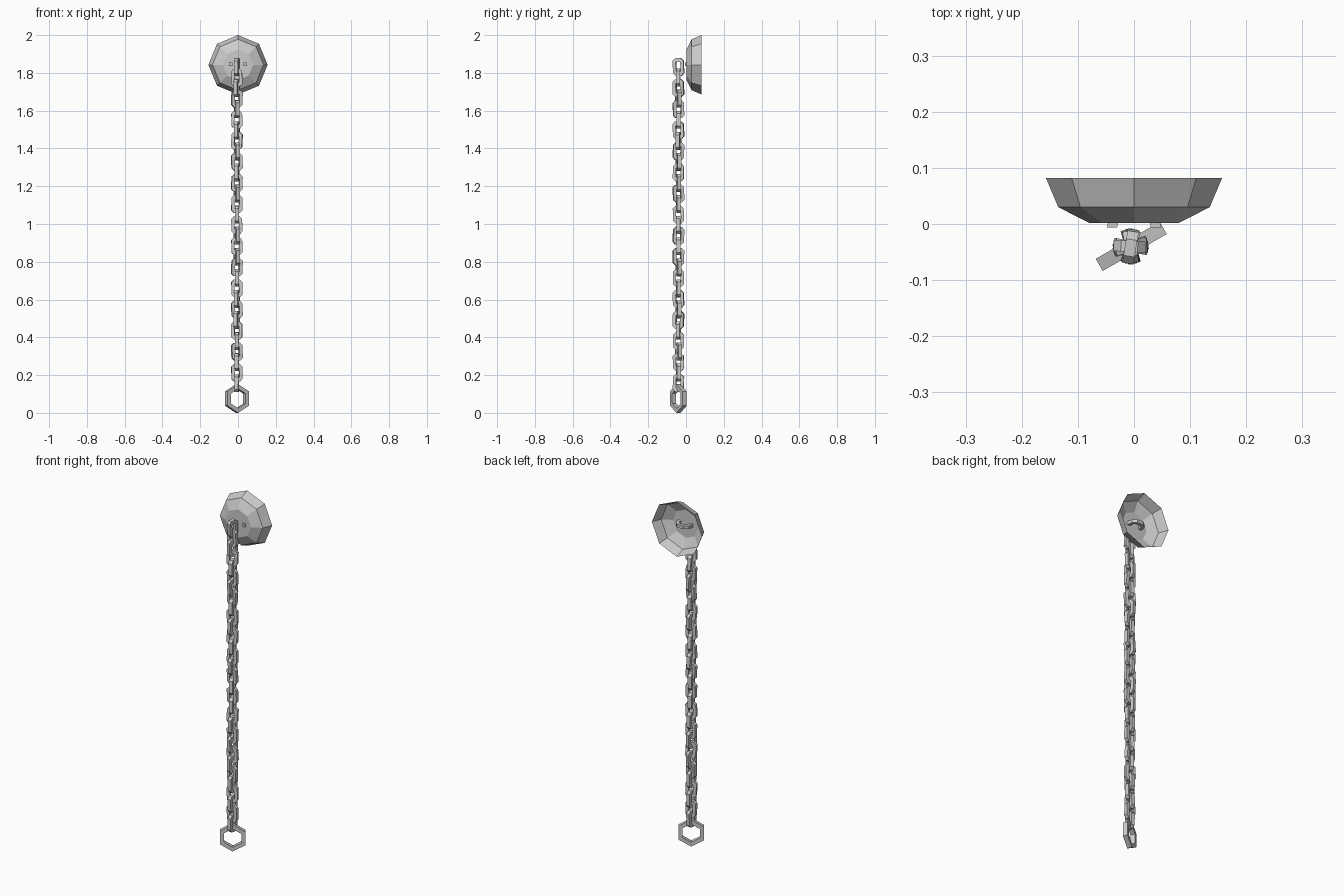
import bpy, bmesh, math, random
from mathutils import Matrix, Vector

if "Cube" in bpy.data.objects:
    bpy.data.objects.remove(bpy.data.objects["Cube"])

random.seed(4)
CX, CY = -0.006, -0.04


def make(name, verts, faces, matrix=Matrix()):
    mesh = bpy.data.meshes.new(name)
    mesh.from_pydata([tuple(matrix @ Vector(v)) for v in verts], [], faces)
    bm = bmesh.new()
    bm.from_mesh(mesh)
    bmesh.ops.recalc_face_normals(bm, faces=bm.faces)
    bm.to_mesh(mesh)
    bm.free()
    obj = bpy.data.objects.new(name, mesh)
    bpy.context.collection.objects.link(obj)
    return obj


def band(name, outer, inner, depth, matrix, closed=True):
    """Square-section band between two outlines in local x/z."""
    n, verts, faces = len(outer), [], []
    for (a, b), (c, d) in zip(outer, inner):
        verts += [(a, -depth / 2, b), (a, depth / 2, b),
                  (c, depth / 2, d), (c, -depth / 2, d)]
    for i in range(n if closed else n - 1):
        j = (i + 1) % n
        for k in range(4):
            m = (k + 1) % 4
            faces.append((4 * i + k, 4 * i + m, 4 * j + m, 4 * j + k))
    if not closed:
        faces += [(0, 1, 2, 3), tuple(range(4 * n - 4, 4 * n))]
    return make(name, verts, faces, matrix)


def octagon(w, h, c):
    return [(w, h - c), (w - c, h), (c - w, h), (-w, h - c),
            (-w, c - h), (c - w, -h), (w - c, -h), (w, c - h)]


# Wall plate: octagonal open-backed dish
rings = [(0.157, 0.082), (0.135, 0.03), (0.08, 0.002)]
pv, pf = [], []
for r, y in rings:
    for i in range(8):
        a = i * math.pi / 4
        pv.append((r * math.cos(a), y, 1.843 + r * math.sin(a)))
for k in range(2):
    for i in range(8):
        j = (i + 1) % 8
        pf.append((8 * k + i, 8 * k + j, 8 * k + 8 + j, 8 * k + 8 + i))
pf.append(tuple(range(16, 24)))
make("wall_plate", pv, pf)

# Staple: horizontal loop fixed to the plate
outer = [(-0.048, 0.006), (-0.041, -0.033), (-0.02, -0.052),
         (0.02, -0.052), (0.041, -0.033), (0.048, 0.006)]
inner = [(-0.03, 0.006), (-0.025, -0.025), (-0.013, -0.034),
         (0.013, -0.034), (0.025, -0.025), (0.03, 0.006)]
flat = Matrix.Translation((0, 0, 1.845)) @ Matrix.Rotation(math.radians(-90), 4, 'X') @ Matrix.Scale(-1, 4, (0, 0, 1))
band("staple", outer, inner, 0.018, flat, closed=False)

# Chain: alternating octagonal links with a little random twist
COUNT, TOP, BOTTOM = 31, 1.831, 0.157
for i in range(COUNT):
    z = TOP + (BOTTOM - TOP) * i / (COUNT - 1)
    twist = math.radians((90 if i % 2 == 0 else 0) + random.uniform(-18, 18))
    tilt = math.radians(random.uniform(-4, 4))
    m = (Matrix.Translation((CX, CY, z)) @ Matrix.Rotation(twist, 4, 'Z')
         @ Matrix.Rotation(tilt, 4, 'Y'))
    band(f"chain_link_{i + 1:02d}", octagon(0.029, 0.047, 0.014),
         octagon(0.012, 0.029, 0.006), 0.02, m)

# End ring: hexagonal pull
hexagon = [(math.sin(i * math.pi / 3), math.cos(i * math.pi / 3)) for i in range(6)]
m = Matrix.Translation((-0.005, CY, 0.076)) @ Matrix.Rotation(math.radians(30), 4, 'Z')
band("end_ring", [(0.076 * a, 0.076 * b) for a, b in hexagon],
     [(0.052 * a, 0.052 * b) for a, b in hexagon], 0.025, m)
